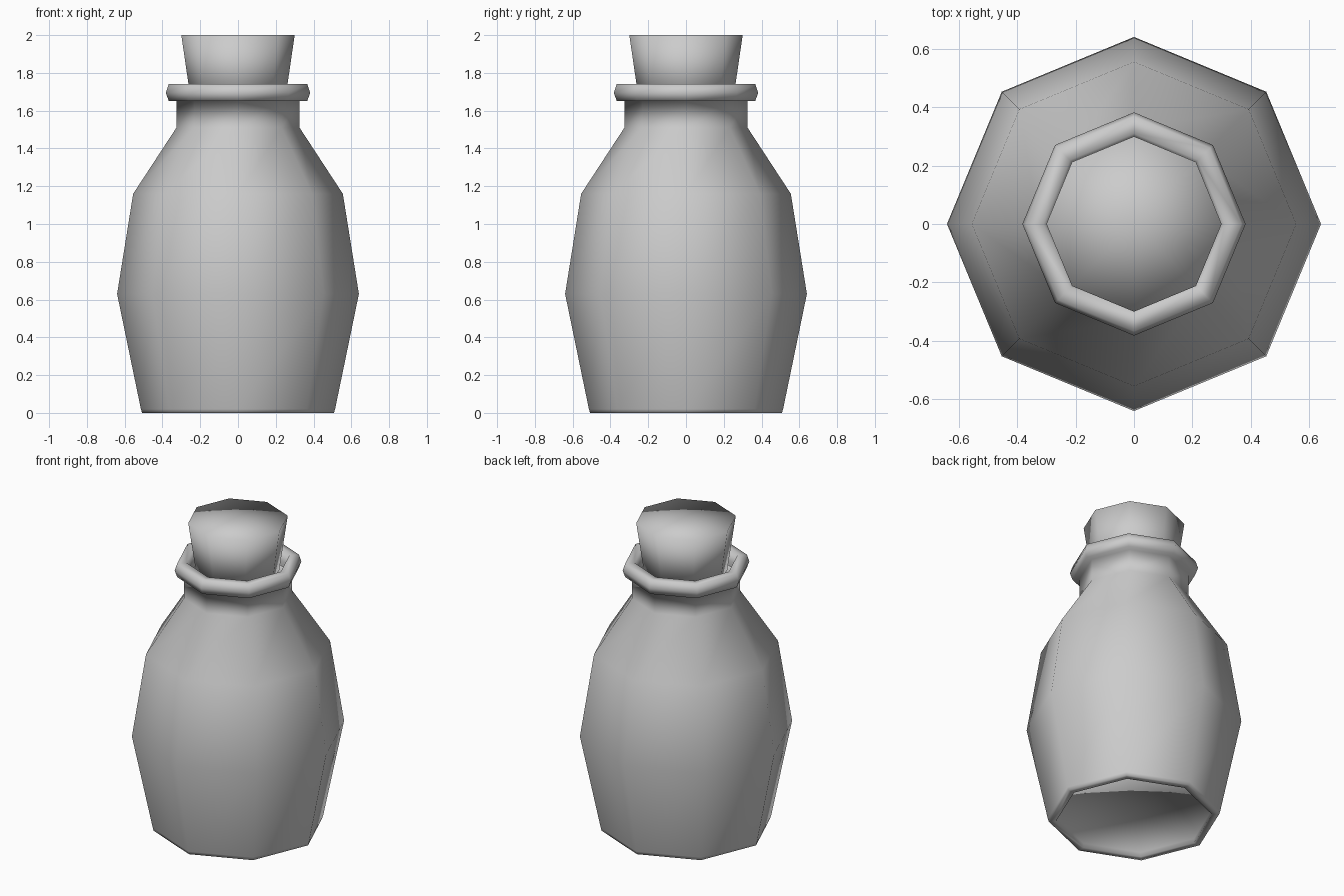
import bpy, bmesh
from math import cos, sin, pi

if "Cube" in bpy.data.objects:
    bpy.data.objects.remove(bpy.data.objects["Cube"])

SIDES = 8


def lathe(name, profile, cap_start=False, cap_end=False):
    """Spin an (r, z) profile into a smooth eight-sided part, with optional fan caps."""
    bm = bmesh.new()
    rings = [[bm.verts.new((r * cos(2 * pi * i / SIDES), r * sin(2 * pi * i / SIDES), z))
              for i in range(SIDES)] for r, z in profile]
    for a, b in zip(rings, rings[1:]):
        for i in range(SIDES):
            j = (i + 1) % SIDES
            bm.faces.new((a[i], a[j], b[j], b[i]))
    if cap_start:
        mid = bm.verts.new((0, 0, profile[0][1]))
        for i in range(SIDES):
            bm.faces.new((rings[0][(i + 1) % SIDES], rings[0][i], mid))
    if cap_end:
        mid = bm.verts.new((0, 0, profile[-1][1]))
        for i in range(SIDES):
            bm.faces.new((rings[-1][i], rings[-1][(i + 1) % SIDES], mid))
    for f in bm.faces:
        f.smooth = True
    mesh = bpy.data.meshes.new(name)
    bm.to_mesh(mesh)
    bm.free()
    obj = bpy.data.objects.new(name, mesh)
    bpy.context.collection.objects.link(obj)
    return obj


# Bottle: recessed base, thin foot rim, belly, shoulder, neck and rounded lip
lathe("bottle", [(0.465, 0.03), (0.465, 0.0), (0.508, 0.0), (0.514, 0.02), (0.64, 0.63),
                 (0.555, 1.16), (0.326, 1.51), (0.326, 1.652), (0.367, 1.652),
                 (0.382, 1.695), (0.367, 1.74), (0.31, 1.74), (0.29, 1.69), (0.29, 1.65)],
      cap_start=True)

# Tapered cork stopper sitting in the mouth
lathe("cork_stopper", [(0.249, 1.65), (0.30, 2.0)], cap_start=True, cap_end=True)
